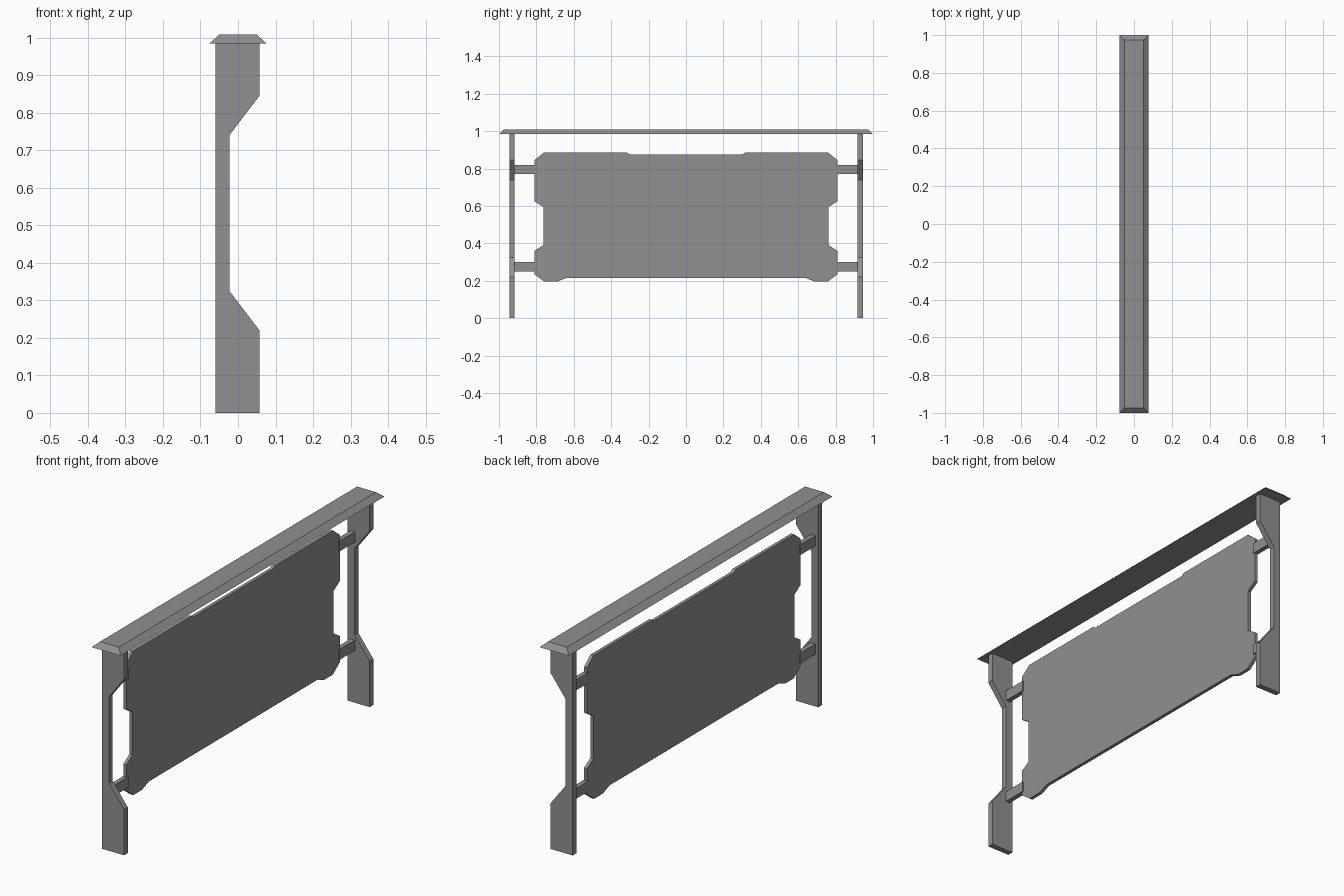
import bpy, bmesh
from mathutils import Vector

cube = bpy.data.objects.get("Cube")
if cube:
    bpy.data.objects.remove(cube)

grey = bpy.data.materials.new("grey_metal")
grey.use_nodes = True
COLOUR = (0.28, 0.28, 0.28, 1)
grey.diffuse_color = COLOUR
grey.node_tree.nodes["Principled BSDF"].inputs["Base Color"].default_value = COLOUR


def finish(name, bm):
    bmesh.ops.recalc_face_normals(bm, faces=bm.faces[:])
    mesh = bpy.data.meshes.new(name)
    bm.to_mesh(mesh)
    bm.free()
    mesh.materials.append(grey)
    obj = bpy.data.objects.new(name, mesh)
    bpy.context.collection.objects.link(obj)
    return obj


def prism(name, outline, depth):
    """Extrude a closed outline of 3D points along a depth vector."""
    bm = bmesh.new()
    face = bm.faces.new([bm.verts.new(p) for p in outline])
    side = bmesh.ops.extrude_face_region(bm, geom=[face])["geom"]
    moved = [g for g in side if isinstance(g, bmesh.types.BMVert)]
    bmesh.ops.translate(bm, verts=moved, vec=Vector(depth))
    return finish(name, bm)


# Posts: flat boards with a long notch cut in one edge
post = [(-0.06, 0), (0.057, 0), (0.057, 0.22), (-0.023, 0.325),
        (-0.023, 0.74), (0.057, 0.845), (0.057, 0.99), (-0.06, 0.99)]
for label, s in (("front", -1), ("back", 1)):
    prism(label + "_post", [(x, s * 0.917, z) for x, z in post], (0, s * 0.028, 0))

    # Brackets joining each post to the panel
    for level, z in (("lower", 0.25), ("upper", 0.77)):
        strip = [(-0.045, 0.80), (-0.022, 0.80), (-0.022, 0.92), (-0.045, 0.92)]
        prism(f"{label}_{level}_bracket", [(x, s * y, z) for x, y in strip], (0, 0, 0.05))

# Panel: symmetric plate with chamfered lobes at the corners
half = [(0.30, 0.875), (0.315, 0.885), (0.76, 0.885), (0.81, 0.845),
        (0.81, 0.625), (0.763, 0.595), (0.763, 0.39), (0.81, 0.36),
        (0.81, 0.235), (0.757, 0.195), (0.69, 0.195), (0.64, 0.215)]
outline = half + [(-y, z) for y, z in reversed(half)]
prism("panel", [(-0.042, y, z) for y, z in outline], (0.016, 0, 0))

# Cap rail: long plate sloping in on all four sides
bm = bmesh.new()
bmesh.ops.create_cube(bm, size=2)
for v in bm.verts:
    top = v.co.z > 0
    v.co.x *= 0.05 if top else 0.077
    v.co.y *= 0.974 if top else 1.0
    v.co.z = 1.008 if top else 0.984
finish("cap_rail", bm)
